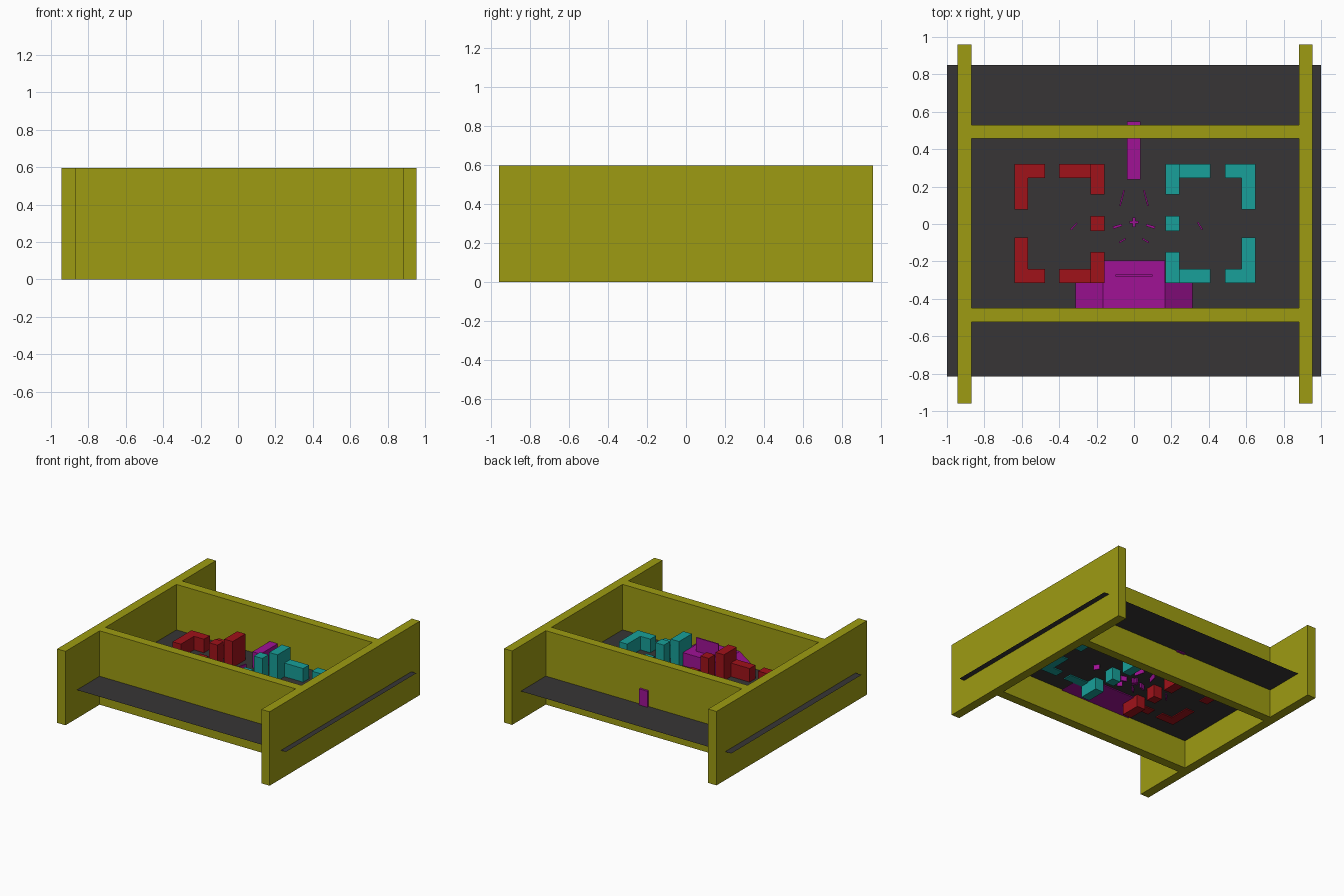
import bpy, bmesh, math
from mathutils import Vector

if "Cube" in bpy.data.objects:
    bpy.data.objects.remove(bpy.data.objects["Cube"])

FLOOR = 0.23   # deck level
LOW = 0.222    # underside of blocks resting in the deck
TOP = 0.597    # wall height


def material(name, rgb):
    m = bpy.data.materials.new(name)
    m.diffuse_color = (*rgb, 1)
    m.use_nodes = True
    m.node_tree.nodes["Principled BSDF"].inputs["Base Color"].default_value = m.diffuse_color
    return m


OLIVE = material("olive", (0.34, 0.33, 0.006))
RED = material("red", (0.35, 0.006, 0.010))
TEAL = material("teal", (0.009, 0.35, 0.32))
PURPLE = material("purple", (0.35, 0.006, 0.30))
DARK = material("dark", (0.038, 0.036, 0.037))


def finish(name, bm, mat):
    bmesh.ops.recalc_face_normals(bm, faces=bm.faces)
    me = bpy.data.meshes.new(name)
    bm.to_mesh(me)
    bm.free()
    me.materials.append(mat)
    ob = bpy.data.objects.new(name, me)
    bpy.context.collection.objects.link(ob)


def prism(name, pts, direction, mat):
    """Closed solid: a 3D outline swept along a vector."""
    bm = bmesh.new()
    a = [bm.verts.new(p) for p in pts]
    b = [bm.verts.new(Vector(p) + Vector(direction)) for p in pts]
    bm.faces.new(a)
    bm.faces.new(b)
    for i in range(len(a)):
        bm.faces.new((a[i - 1], a[i], b[i], b[i - 1]))
    finish(name, bm, mat)


def column(name, outline, z0, z1, mat):
    prism(name, [(x, y, z0) for x, y in outline], (0, 0, z1 - z0), mat)


def box(name, x0, x1, y0, y1, z0, z1, mat):
    column(name, [(x0, y0), (x1, y0), (x1, y1), (x0, y1)], z0, z1, mat)


def plate(name, a, b, thick, z0, z1, mat):
    """Thin upright plate between two plan points."""
    dx, dy = b[0] - a[0], b[1] - a[1]
    k = thick / 2 / math.hypot(dx, dy)
    nx, ny = -dy * k, dx * k
    column(name, [(a[0] - nx, a[1] - ny), (b[0] - nx, b[1] - ny),
                  (b[0] + nx, b[1] + ny), (a[0] + nx, a[1] + ny)], z0, z1, mat)


# Single-sheet deck
bm = bmesh.new()
bm.faces.new([bm.verts.new((x, y, FLOOR)) for x, y in
              [(-1, -0.815), (1, -0.815), (1, 0.85), (-1, 0.85)]])
finish("deck", bm, DARK)

# Outer walls
box("left_wall", -0.945, -0.87, -0.96, 0.96, 0, TOP, OLIVE)
box("right_wall", 0.882, 0.955, -0.96, 0.96, 0, TOP, OLIVE)
box("back_wall", -0.90, 0.91, 0.457, 0.53, 0, TOP, OLIVE)
box("front_wall", -0.90, 0.91, -0.524, -0.45, 0, TOP, OLIVE)

# Two mirrored bases: corner blocks, arms, tall stubs and a gate post each
CX, CY = 0.005, 0.003
for sx, side, mat in ((-1, "left", RED), (1, "right", TEAL)):
    def X(u):
        return CX + sx * u
    box(side + "_gate_post", X(0.163), X(0.238), CY - 0.04, CY + 0.04, 0.13, 0.485, mat)
    for sy, end in ((-1, "front"), (1, "back")):
        def Y(v):
            return CY + sy * v
        corner = [(0.482, 0.318), (0.645, 0.318), (0.645, 0.075),
                  (0.571, 0.075), (0.571, 0.243), (0.482, 0.243)]
        column(f"{side}_{end}_corner", [(X(u), Y(v)) for u, v in corner], LOW, 0.34, mat)
        box(f"{side}_{end}_arm", X(0.238), X(0.405), Y(0.243), Y(0.318), LOW, 0.34, mat)
        box(f"{side}_{end}_stub", X(0.163), X(0.238), Y(0.154), Y(0.318), 0.13, 0.44, mat)

# Front platform with side ramps and a screen on top
box("platform", -0.165, 0.165, -0.45, -0.195, LOW, 0.335, PURPLE)
for s, side in ((-1, "left"), (1, "right")):
    prism(side + "_ramp", [(s * 0.165, -0.45, LOW), (s * 0.323, -0.45, LOW),
                           (s * 0.165, -0.45, 0.335)], (0, 0.136, 0), PURPLE)
box("screen", -0.10, 0.10, -0.281, -0.271, 0.335, 0.445, PURPLE)

# Back beam running through the back wall
box("back_beam", -0.037, 0.035, 0.237, 0.547, LOW, 0.36, PURPLE)

# Central cross and the small plates around it
plate("cross_a", (-0.025, 0.01), (0.025, 0.01), 0.014, 0.19, 0.28, PURPLE)
plate("cross_b", (0, -0.015), (0, 0.035), 0.014, 0.19, 0.28, PURPLE)
for s, side in ((-1, "left"), (1, "right")):
    for name, a, b, t in (("back", (0.075, 0.096), (0.053, 0.18), 0.008),
                          ("mid", (0.112, -0.02), (0.066, -0.005), 0.013),
                          ("front", (0.08, -0.10), (0.045, -0.078), 0.008),
                          ("outer", (0.34, 0.01), (0.365, -0.03), 0.008)):
        if name == "outer" and s < 0:
            a, b = (0.305, 0.005), (0.337, -0.03)
        plate(f"{side}_{name}_plate", (s * a[0], a[1]), (s * b[0], b[1]),
              t, 0.19, 0.28, PURPLE)
